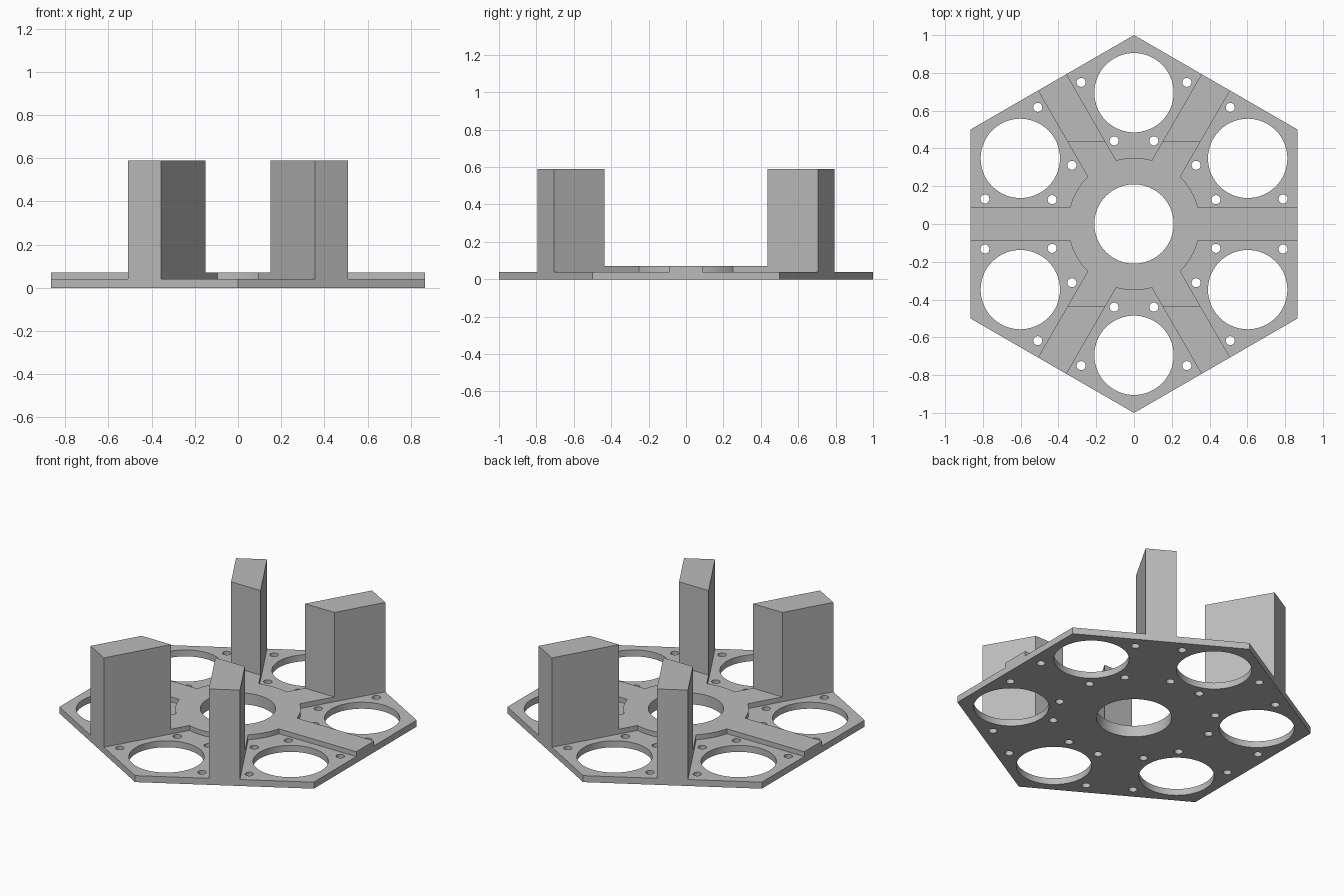
import bpy
import bmesh
import math
from mathutils import Matrix, Vector

cube = bpy.data.objects.get("Cube")
if cube:
    bpy.data.objects.remove(cube, do_unlink=True)

PLATE_TOP, HUB_TOP, POST_TOP = 0.04, 0.07, 0.59
APOTHEM = math.cos(math.radians(30))
ARM = 0.087            # half width of an arm
HUB_R, BORE_R, SCREW_R = 0.35, 0.21, 0.024
CUP_DIST = 0.695
POST_Y = 0.435

grey = bpy.data.materials.new("plain_grey")
grey.use_nodes = True
colour = (0.5, 0.5, 0.5, 1)
grey.diffuse_color = colour
grey.node_tree.nodes["Principled BSDF"].inputs["Base Color"].default_value = colour


def polar(radius, angle):
    return Vector((radius * math.cos(angle), radius * math.sin(angle), 0))


def turned(x, y, angle):
    return Matrix.Rotation(angle, 3, "Z") @ Vector((x, y, 0))


def circle(centre, radius, count):
    return [centre + polar(radius, math.tau * i / count) for i in range(count)]


def slab(name, loops, bottom, top):
    """Extrude an outline, with further loops as holes."""
    bm = bmesh.new()
    edges = []
    for loop in loops:
        verts = [bm.verts.new((p.x, p.y, bottom)) for p in loop]
        edges += [bm.edges.new((a, b)) for a, b in zip(verts, verts[1:] + verts[:1])]
    bmesh.ops.triangle_fill(bm, edges=edges, use_beauty=True)
    result = bmesh.ops.extrude_face_region(bm, geom=bm.faces[:])
    raised = [v for v in result["geom"] if isinstance(v, bmesh.types.BMVert)]
    bmesh.ops.translate(bm, verts=raised, vec=(0, 0, top - bottom))
    bmesh.ops.recalc_face_normals(bm, faces=bm.faces[:])
    mesh = bpy.data.meshes.new(name)
    bm.to_mesh(mesh)
    bm.free()
    mesh.materials.append(grey)
    obj = bpy.data.objects.new(name, mesh)
    bpy.context.collection.objects.link(obj)
    bpy.ops.object.select_all(action="DESELECT")
    obj.select_set(True)
    bpy.context.view_layer.objects.active = obj
    bpy.ops.object.shade_smooth_by_angle(angle=math.radians(30))
    return obj


sixths = [math.radians(60 * k) for k in range(6)]
origin = Vector((0, 0, 0))
bore = circle(origin, BORE_R, 64)

# Hexagonal plate with centre bore, six cup holes and their screw holes
plate = [[polar(1, a + math.pi / 6) for a in sixths], bore]
for a in sixths:
    a += math.pi / 6
    plate.append(circle(polar(CUP_DIST, a), BORE_R, 64))
    for r, t in ((0.75, 0.28), (0.44, 0.105)):
        for side in (-1, 1):
            plate.append(circle(turned(r, side * t, a), SCREW_R, 20))
slab("base_plate", plate, 0, PLATE_TOP)

# Raised round hub with six arms reaching the rim
outline = []
half = math.asin(ARM / HUB_R)
for a in sixths:
    outline += [turned(APOTHEM, -ARM, a), turned(APOTHEM, ARM, a)]
    sweep = math.pi / 3 - 2 * half
    outline += [polar(HUB_R, a + half + sweep * i / 10) for i in range(11)]
slab("raised_hub", [outline, bore], PLATE_TOP, HUB_TOP)

# Four posts on the diagonal arms, inner faces square to the y axis
for sx, side in ((1, "left"), (-1, "right")):
    for sy, end in ((-1, "front"), (1, "back")):
        near = [Vector(((POST_Y / 2 + s * ARM) / APOTHEM, POST_Y, 0)) for s in (-1, 1)]
        far = [turned(APOTHEM, s * ARM, math.pi / 3) for s in (-1, 1)]
        corners = [Vector((p.x * sx, p.y * sy, 0)) for p in near + far]
        slab(f"{end}_{side}_post", [corners], HUB_TOP, POST_TOP)
